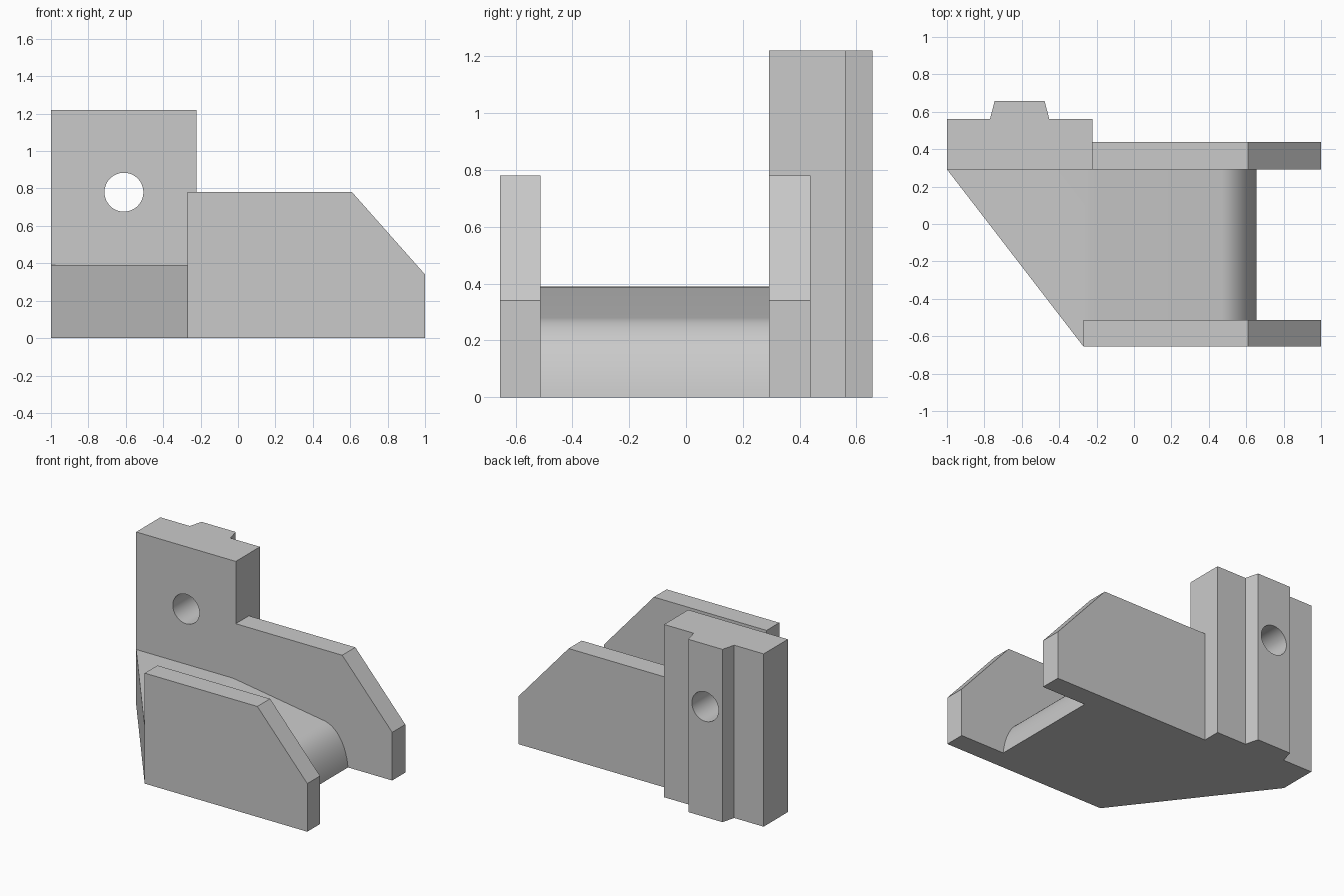
import bpy
import math
from mathutils import Vector, Matrix
from mathutils.geometry import interpolate_bezier
import bmesh

cube = bpy.data.objects.get("Cube")
if cube:
    bpy.data.objects.remove(cube, do_unlink=True)

# One plain grey for the whole casting
GREY = (0.59, 0.59, 0.59, 1)
grey = bpy.data.materials.new("plain grey")
grey.use_nodes = True
grey.diffuse_color = GREY
grey.node_tree.nodes["Principled BSDF"].inputs["Base Color"].default_value = GREY


def finish(name, bm):
    mesh = bpy.data.meshes.new(name)
    bm.to_mesh(mesh)
    bm.free()
    mesh.materials.append(grey)
    obj = bpy.data.objects.new(name, mesh)
    bpy.context.collection.objects.link(obj)
    return obj


def prism(name, near, far):
    """Closed solid between two matching outlines."""
    bm = bmesh.new()
    a = [bm.verts.new(c) for c in near]
    b = [bm.verts.new(c) for c in far]
    bm.faces.new(a)
    bm.faces.new(b)
    for i in range(len(a)):
        bm.faces.new((a[i - 1], a[i], b[i], b[i - 1]))
    bmesh.ops.recalc_face_normals(bm, faces=bm.faces)
    return finish(name, bm)


def smooth(obj):
    bpy.ops.object.select_all(action="DESELECT")
    obj.select_set(True)
    bpy.context.view_layer.objects.active = obj
    bpy.ops.object.shade_smooth_by_angle(angle=math.radians(25))


FRONT, INNER = -0.655, 0.292

# Base: level top, gentle ramp and rounded nose, with a diagonal left side
nose = interpolate_bezier(Vector((0.47, 0.28, 0)), Vector((0.57, 0.262, 0)),
                          Vector((0.64, 0.15, 0)), Vector((0.655, 0, 0)), 20)
ramp = [(-0.26, 0.39), (-0.23, 0.388), (-0.19, 0.382)] + [(p.x, p.y) for p in nose]


def base_section(left, y):
    return [(x, y, z) for x, z in [(left, 0), (left, 0.39)] + ramp]


base = prism("ramp_base", base_section(-0.271, FRONT + 0.001), base_section(-1, INNER))
smooth(base)

# Two side walls with sloping ends
for name, left, y0, y1 in (("front_wall", -0.27, FRONT, -0.513),
                           ("back_wall", -0.222, INNER, 0.438)):
    outline = [(left, 0), (left, 0.78), (0.61, 0.78), (1, 0.34), (1, 0)]
    prism(name, [(x, y0, z) for x, z in outline], [(x, y1, z) for x, z in outline])

# Tall post with a tapered rib on its back
plan = [(-1, INNER), (-0.222, INNER), (-0.222, 0.562), (-0.453, 0.562), (-0.478, 0.657),
        (-0.745, 0.657), (-0.77, 0.562), (-1, 0.562)]
post = prism("post", [(x, y, 0) for x, y in plan], [(x, y, 1.22) for x, y in plan])

# Round hole through post and rib
bm = bmesh.new()
bmesh.ops.create_cone(bm, cap_ends=True, segments=48, radius1=0.104, radius2=0.104, depth=1,
                      matrix=Matrix.Translation((-0.61, 0.5, 0.78)) @ Matrix.Rotation(math.pi / 2, 4, "X"))
cutter = finish("hole_cutter", bm)
bpy.context.view_layer.objects.active = post
cut = post.modifiers.new("hole", "BOOLEAN")
cut.operation, cut.solver, cut.object = "DIFFERENCE", "EXACT", cutter
bpy.ops.object.modifier_apply(modifier=cut.name)
bpy.data.objects.remove(cutter, do_unlink=True)
smooth(post)
